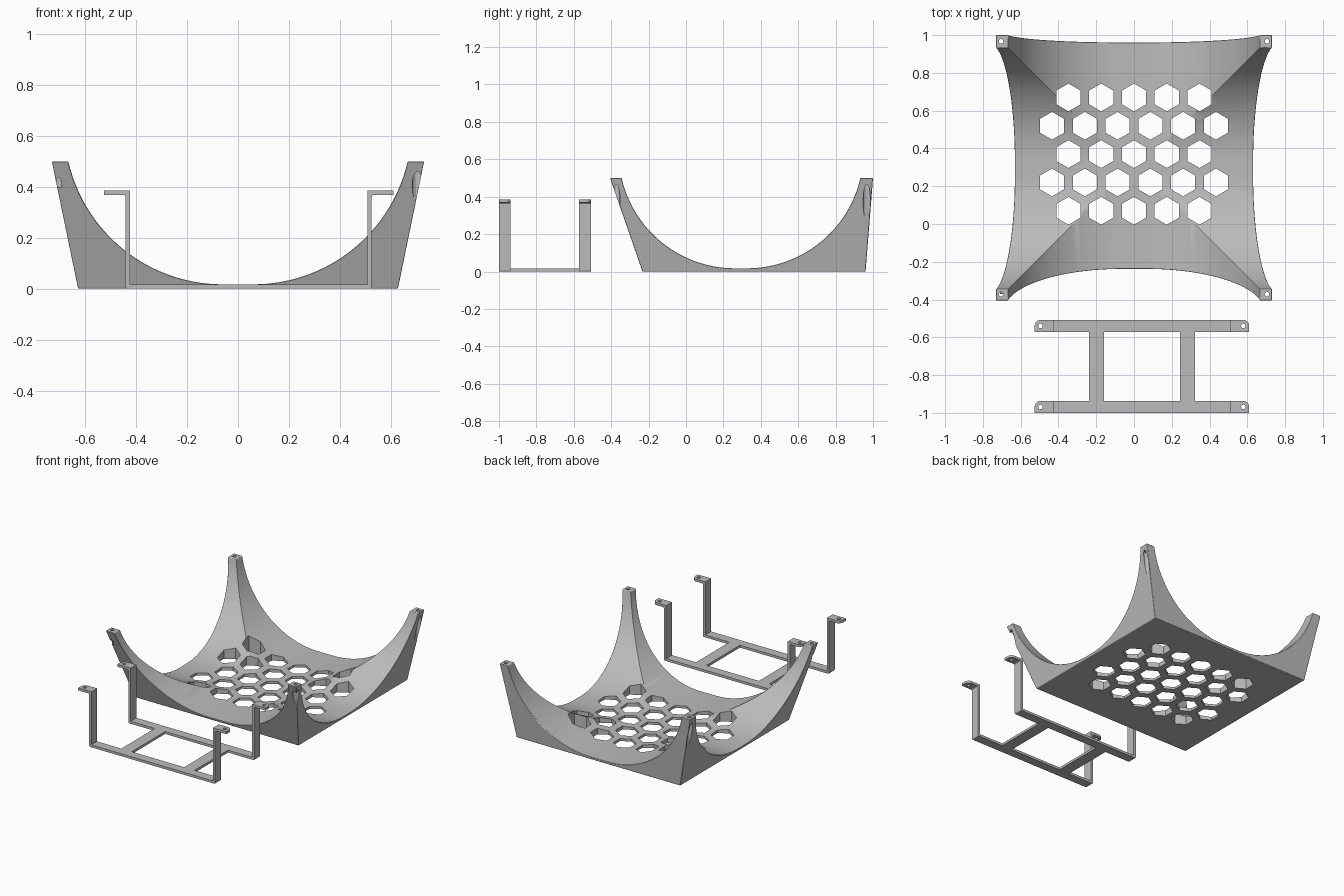
import bpy, bmesh, math
from mathutils import Matrix, Vector

if "Cube" in bpy.data.objects:
    bpy.data.objects.remove(bpy.data.objects["Cube"])

grey = bpy.data.materials.new("grey plastic")
grey.diffuse_color = (0.5, 0.5, 0.5, 1)
grey.use_nodes = True
grey.node_tree.nodes["Principled BSDF"].inputs["Base Color"].default_value = grey.diffuse_color


def make(name, bm):
    """Turn a bmesh into a named grey object."""
    bmesh.ops.recalc_face_normals(bm, faces=bm.faces)
    me = bpy.data.meshes.new(name)
    bm.to_mesh(me)
    bm.free()
    me.materials.append(grey)
    ob = bpy.data.objects.new(name, me)
    bpy.context.collection.objects.link(ob)
    return ob


def prism(bm, base, offset):
    """Extrude a closed loop of points along an offset."""
    lo = [bm.verts.new(p) for p in base]
    hi = [bm.verts.new(Vector(p) + Vector(offset)) for p in base]
    bm.faces.new(lo)
    bm.faces.new(hi)
    n = len(lo)
    for i in range(n):
        j = (i + 1) % n
        bm.faces.new((lo[i], lo[j], hi[j], hi[i]))


def post(bm, x, y, r, z0, z1, sides, turn=0.0):
    """Upright regular prism, used for holes."""
    ring = [(x + r * math.cos(turn + 2 * math.pi * i / sides),
             y + r * math.sin(turn + 2 * math.pi * i / sides), z0) for i in range(sides)]
    prism(bm, ring, (0, 0, z1 - z0))


def cut(ob, bm):
    """Subtract a bmesh from an object."""
    tool = make("cutter", bm)
    tool.hide_render = True
    mod = ob.modifiers.new("cut", 'BOOLEAN')
    mod.operation, mod.solver, mod.object = 'DIFFERENCE', 'EXACT', tool
    bpy.context.view_layer.objects.active = ob
    bpy.ops.object.modifier_apply(modifier=mod.name)
    bpy.data.objects.remove(tool, do_unlink=True)


def smooth(ob):
    bpy.ops.object.select_all(action='DESELECT')
    ob.select_set(True)
    bpy.context.view_layer.objects.active = ob
    bpy.ops.object.shade_smooth_by_angle(angle=math.radians(32))
    mod = ob.modifiers.new("normals", 'WEIGHTED_NORMAL')
    mod.keep_sharp = True


# ---------- four-legged cradle ----------
TOP, FLOOR, R = 0.50, 0.017, 0.622
bm = bmesh.new()
lo = [bm.verts.new(p) for p in ((-.628, -.233, 0), (.628, -.233, 0), (.628, .96, 0), (-.628, .96, 0))]
hi = [bm.verts.new(p) for p in ((-.731, -.406, TOP), (.731, -.406, TOP), (.731, 1, TOP), (-.731, 1, TOP))]
bm.faces.new(lo)
bm.faces.new(hi)
for i in range(4):
    j = (i + 1) % 4
    bm.faces.new((lo[i], lo[j], hi[j], hi[i]))
cradle = make("cradle", bm)


def scoop(flat):
    """Half profile of the scooped opening: flat floor, arc, open top."""
    end = math.acos((FLOOR + R - 0.55) / R)
    pts = [(flat + R * math.sin(end * i / 32), FLOOR + R - R * math.cos(end * i / 32))
           for i in range(33)]
    pts.append((pts[-1][0], 0.8))
    return [(-u, z) for u, z in reversed(pts)] + pts


# two crossing scoops leave a leg at every corner
bm = bmesh.new()
prism(bm, [(u, -2, z) for u, z in scoop(0.060)], (0, 4, 0))
cut(cradle, bm)
bm = bmesh.new()
prism(bm, [(-2, u + 0.294, z) for u, z in scoop(0.032)], (4, 0, 0))
cut(cradle, bm)

# rounded rims, leaving the inner leg ridges crisp
bm = bmesh.new()
bm.from_mesh(cradle.data)
bmesh.ops.remove_doubles(bm, verts=bm.verts, dist=1e-5)
bm.normal_update()
rims = []
for e in bm.edges:
    if len(e.link_faces) != 2 or e.calc_face_angle(0) < math.radians(30):
        continue
    ridge = all(f.normal.z > 0.02 for f in e.link_faces)
    on_top = all(v.co.z > TOP - 1e-3 for v in e.verts)
    if on_top or not ridge:
        rims.append(e)
bmesh.ops.bevel(bm, geom=rims, offset=0.007, offset_type='OFFSET', segments=3,
                profile=0.5, affect='EDGES', clamp_overlap=True)
bm.to_mesh(cradle.data)
bm.free()

# honeycomb of vents in the floor
bm = bmesh.new()
for row in range(5):
    count = 5 + row % 2
    for k in range(count):
        post(bm, (k - (count - 1) / 2) * 0.1735, 0.07 + 0.15 * row, 0.0735, -0.1, 0.7, 6, math.pi / 6)
cut(cradle, bm)

# screw holes, each with a wider recess opening through the outer corner
for r, z0, z1 in ((0.020, 0.05, 0.465), (0.012, 0.40, 0.60)):
    bm = bmesh.new()
    for x in (-0.704, 0.704):
        for y in (-0.372, 0.967):
            post(bm, x, y, r, z0, z1, 24)
    cut(cradle, bm)
smooth(cradle)

# ---------- clamp frame ----------
CX, W = 0.042, 0.063
half = [(.483, 0), (.483, .368), (.568, .368), (.568, .385), (.466, .385), (.466, .017)]
outline = half + [(-u, z) for u, z in reversed(half)]


def strap(name, y0):
    bm = bmesh.new()
    prism(bm, [(CX + u, y0, z) for u, z in outline], (0, W, 0))
    bm.normal_update()

    def edges_at(u, along, z=None):
        return [e for e in bm.edges
                if all(abs(abs(v.co.x - CX) - u) < 1e-4 and (z is None or abs(v.co.z - z) < 1e-4)
                       for v in e.verts)
                and abs((e.verts[0].co - e.verts[1].co).normalized()[along]) > 0.99]
    # round tab ends, then soften the bends
    bmesh.ops.bevel(bm, geom=edges_at(.568, 2), offset=W / 2 - 0.0003, segments=8,
                    profile=0.5, affect='EDGES')
    bends = edges_at(.483, 1, 0) + edges_at(.483, 1, .368)
    bmesh.ops.bevel(bm, geom=bends, offset=0.008, segments=3, profile=0.5, affect='EDGES')
    ob = make(name, bm)
    bm = bmesh.new()
    for s in (-1, 1):
        post(bm, CX + s * 0.537, y0 + W / 2, 0.012, 0.3, 0.5, 20)
    cut(ob, bm)
    smooth(ob)


strap("front_strap", -1.0)
strap("rear_strap", -0.571)

# cross bars joining the straps
for name, x in (("left_cross_bar", -0.199), ("right_cross_bar", 0.283)):
    bm = bmesh.new()
    size = Matrix.Diagonal((0.08, 0.366, 0.017, 1))
    bmesh.ops.create_cube(bm, size=1, matrix=Matrix.Translation((x, -0.754, 0.0085)) @ size)
    make(name, bm)
